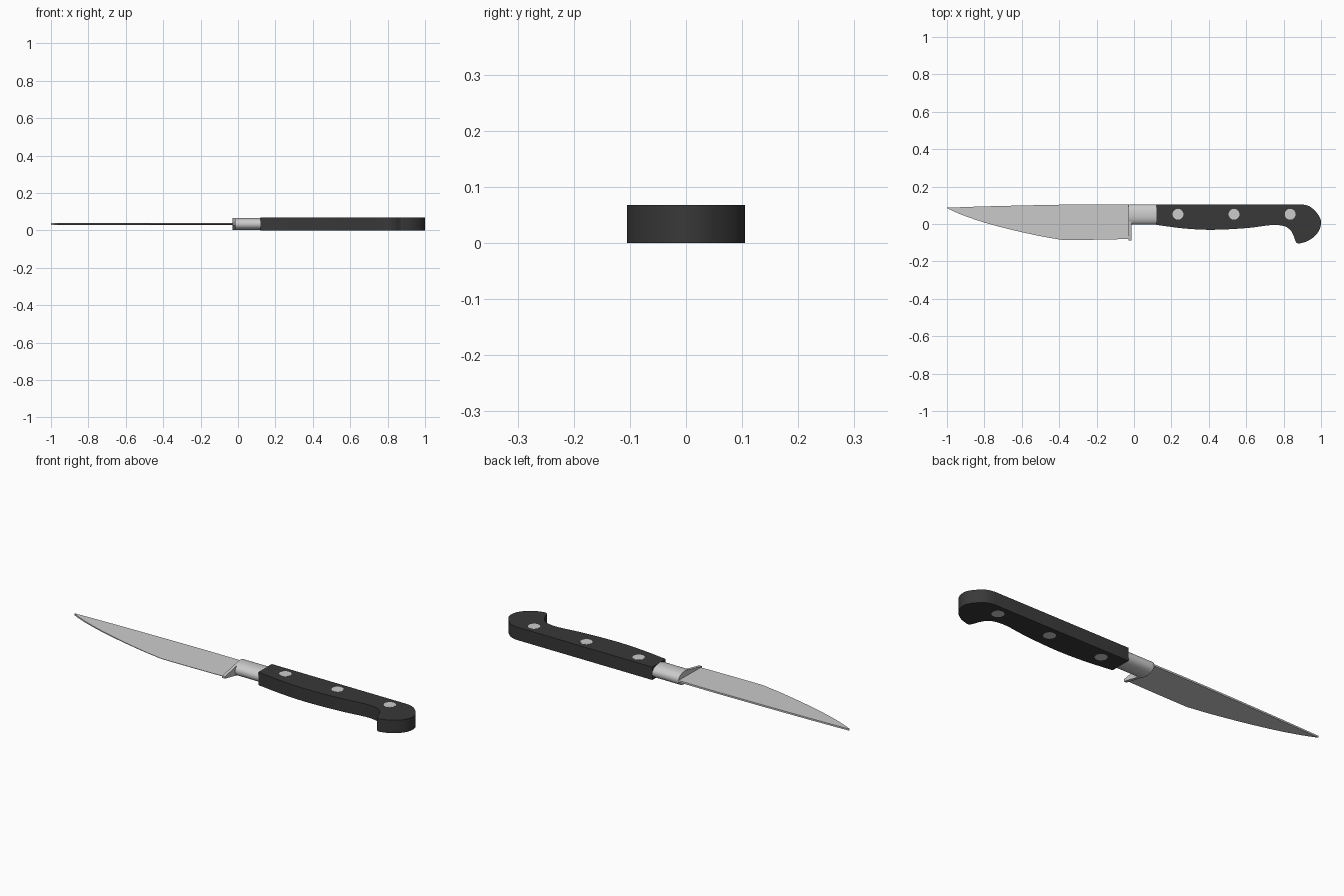
import bpy, bmesh, math
from mathutils import Vector

if "Cube" in bpy.data.objects:
    bpy.data.objects.remove(bpy.data.objects["Cube"])

H = 0.068          # overall thickness
MID = H / 2

dark = bpy.data.materials.new("dark_handle")
dark.diffuse_color = (0.04, 0.04, 0.04, 1)
dark.use_nodes = True
dark.node_tree.nodes["Principled BSDF"].inputs["Base Color"].default_value = dark.diffuse_color


def smooth_path(pts, steps=5):
    """Catmull-Rom curve through the points, ends included."""
    p = [Vector(q) for q in pts]
    p = [2 * p[0] - p[1]] + p + [2 * p[-1] - p[-2]]
    out = []
    for a, b, c, d in zip(p, p[1:], p[2:], p[3:]):
        for i in range(steps):
            t = i / steps
            out.append(0.5 * (2 * b + (c - a) * t + (2 * a - 5 * b + 4 * c - d) * t * t
                              + (3 * b - a - 3 * c + d) * t ** 3))
    return out + [p[-2]]


def loft(name, ring_a, ring_b, material=None):
    """Closed solid between two matching outlines."""
    bm = bmesh.new()
    a = [bm.verts.new(v) for v in ring_a]
    b = [bm.verts.new(v) for v in ring_b]
    bm.faces.new(a)
    bm.faces.new(b)
    for i in range(len(a)):
        j = (i + 1) % len(a)
        bm.faces.new((a[i], a[j], b[j], b[i]))
    bmesh.ops.recalc_face_normals(bm, faces=bm.faces)
    mesh = bpy.data.meshes.new(name)
    bm.to_mesh(mesh)
    bm.free()
    obj = bpy.data.objects.new(name, mesh)
    bpy.context.collection.objects.link(obj)
    if material:
        mesh.materials.append(material)
    bpy.ops.object.select_all(action='DESELECT')
    obj.select_set(True)
    bpy.context.view_layer.objects.active = obj
    bpy.ops.object.shade_smooth_by_angle(angle=math.radians(30))
    return obj


# Handle: straight back, rounded butt, hooked pommel and shallow belly
outline = [Vector((0.12, 0.105))] + smooth_path([
    (0.9, 0.105), (0.937, 0.095), (0.968, 0.07), (0.992, 0.038), (1.0, 0.008),
    (0.992, -0.03), (0.968, -0.063), (0.932, -0.089), (0.895, -0.102),
    (0.875, -0.104), (0.863, -0.09), (0.853, -0.062), (0.838, -0.035),
    (0.81, -0.014), (0.77, -0.006), (0.72, -0.007), (0.6, -0.022),
    (0.42, -0.031), (0.27, -0.024), (0.12, -0.005)])
loft("handle", [(p.x, p.y, 0.0005) for p in outline],
     [(p.x, p.y, H - 0.0005) for p in outline], dark)

# Rivets: pins through the handle, flush on both faces
for i, x in enumerate((0.235, 0.535, 0.835)):
    disc = [(x + 0.029 * math.cos(k * math.tau / 32),
             0.052 + 0.029 * math.sin(k * math.tau / 32)) for k in range(32)]
    loft(f"rivet_{i + 1}", [(*p, 0) for p in disc], [(*p, H) for p in disc])

# Bolster neck: oval bar between blade and handle
oval = []
for k in range(32):
    c, s = math.cos(k * math.tau / 32), math.sin(k * math.tau / 32)
    oval.append((0.05 + 0.054 * math.copysign(abs(c) ** 0.9, c),
                 MID + 0.033 * math.copysign(abs(s) ** 0.9, s)))
loft("bolster_neck", [(-0.028, *p) for p in oval], [(0.125, *p) for p in oval])

# Bolster guard: same oval, its lower side drawn out to the heel
guard = [p for p in oval if p[0] > 0.04]
upper = sorted((p for p in guard if p[1] > MID), key=lambda p: p[0])
lower = sorted((p for p in guard if p[1] < MID), key=lambda p: -p[0])
nose = [p for p in guard if abs(p[1] - MID) < 1e-6]
guard = upper + nose + lower + [(-0.087, MID - 0.005), (-0.087, MID + 0.005)]
loft("bolster_guard", [(-0.03, *p) for p in guard], [(-0.014, *p) for p in guard])

# Blade: wedge section, thick at the spine and thin at the cutting edge
spine = smooth_path([(-1, 0.087), (-0.8, 0.094), (-0.5, 0.101),
                     (-0.25, 0.105), (-0.025, 0.105)])
edge = smooth_path([(-0.025, -0.08), (-0.2, -0.084), (-0.38, -0.086)], 2)[:-1] + smooth_path(
    [(-0.38, -0.086), (-0.5, -0.065), (-0.65, -0.032), (-0.8, 0.008),
     (-0.92, 0.049), (-0.995, 0.082)])


def blade_side(sign):
    half = lambda y: 0.001 + 0.0035 * (y + 0.09) / 0.195
    return [(p.x, p.y, MID + sign * half(p.y)) for p in spine + edge]


loft("blade", blade_side(-1), blade_side(1))
